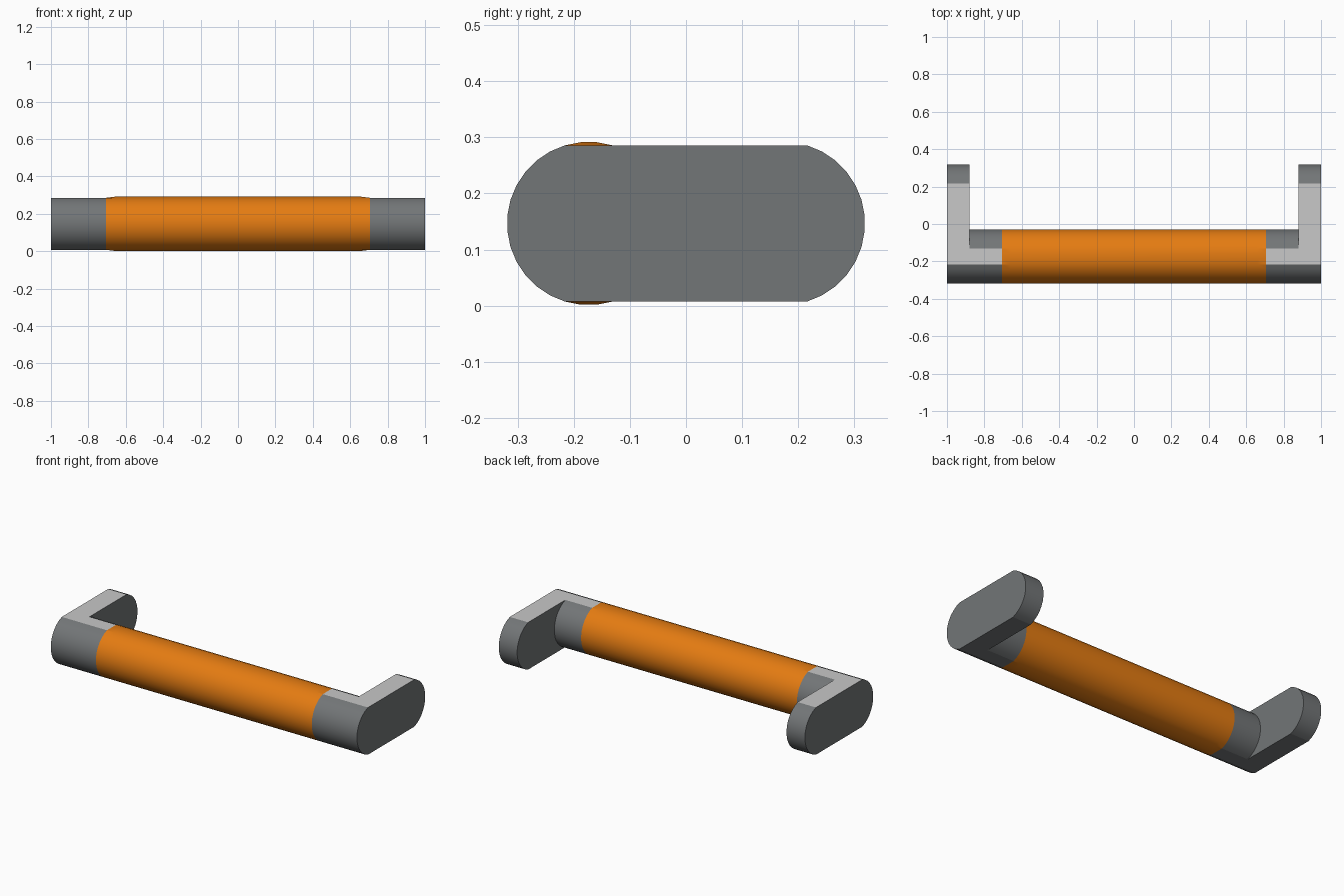
import bpy, bmesh, math

if "Cube" in bpy.data.objects:
    bpy.data.objects.remove(bpy.data.objects["Cube"])

R, ZC, YC = 0.1455, 0.1465, 0.1735   # tube radius, axis height, axis offset in y
N = 32                               # sides of the round section
FLAT = R * math.cos(3 * math.pi / N) # half height of the flattened section


def material(name, rgb):
    m = bpy.data.materials.new(name)
    m.diffuse_color = (*rgb, 1)
    m.use_nodes = True
    m.node_tree.nodes["Principled BSDF"].inputs["Base Color"].default_value = m.diffuse_color
    return m


dark = material("dark grey", (0.17, 0.18, 0.185))
light = material("light grey", (0.58, 0.58, 0.58))
orange = material("orange", (0.78, 0.20, 0.006))


def section(clip=True, stretch=False):
    """Round section in (y, z), optionally flattened and stretched to an oblong."""
    pts = []
    for i in range(N):
        a = 2 * math.pi * (i + 0.5) / N
        y, z = R * math.cos(a), R * math.sin(a)
        if clip:
            if abs(z) > FLAT + 1e-5:
                continue
            z = max(-FLAT, min(FLAT, z))
        centre = YC if stretch and y > 0 else -YC
        pts.append((y + centre, z + ZC))
    return pts


def rounded_ring(lower):
    """Full circle; 'lower' clamps it to the flattened height."""
    return [(y, max(ZC - FLAT, min(ZC + FLAT, z))) if lower else (y, z)
            for y, z in section(clip=False)]


def loft(name, rings, mats):
    """Skin a list of (x, section) rings and close both ends."""
    bm = bmesh.new()
    loops = [[bm.verts.new((x, y, z)) for y, z in sec] for x, sec in rings]
    for a, b in zip(loops, loops[1:]):
        for i in range(len(a)):
            j = (i + 1) % len(a)
            bm.faces.new((a[i], a[j], b[j], b[i]))
    bm.faces.new(loops[0])
    bm.faces.new(loops[-1])
    bmesh.ops.recalc_face_normals(bm, faces=bm.faces)
    bm.normal_update()
    # flat upper faces take the second colour
    if len(mats) > 1:
        for f in bm.faces:
            f.material_index = 1 if f.normal.z > 0.999 else 0
    me = bpy.data.meshes.new(name)
    bm.to_mesh(me)
    bm.free()
    for m in mats:
        me.materials.append(m)
    ob = bpy.data.objects.new(name, me)
    bpy.context.collection.objects.link(ob)
    bpy.ops.object.select_all(action='DESELECT')
    ob.select_set(True)
    bpy.context.view_layer.objects.active = ob
    bpy.ops.object.shade_smooth_by_angle(angle=math.radians(14))
    return ob


# Oblong end arms and the flattened collars joining them to the grip
for side, s in (("left", -1), ("right", 1)):
    loft(side + "_arm", [(s * 0.88, section(stretch=True)),
                         (s * 1.0, section(stretch=True))], [dark, light])
    loft(side + "_collar", [(s * 0.705, section()),
                            (s * 0.88, section())], [dark, light])

# Round grip, easing into the flattened collars at both ends
loft("grip", [(-0.705, rounded_ring(True)), (-0.66, rounded_ring(False)),
              (0.66, rounded_ring(False)), (0.705, rounded_ring(True))], [orange])
